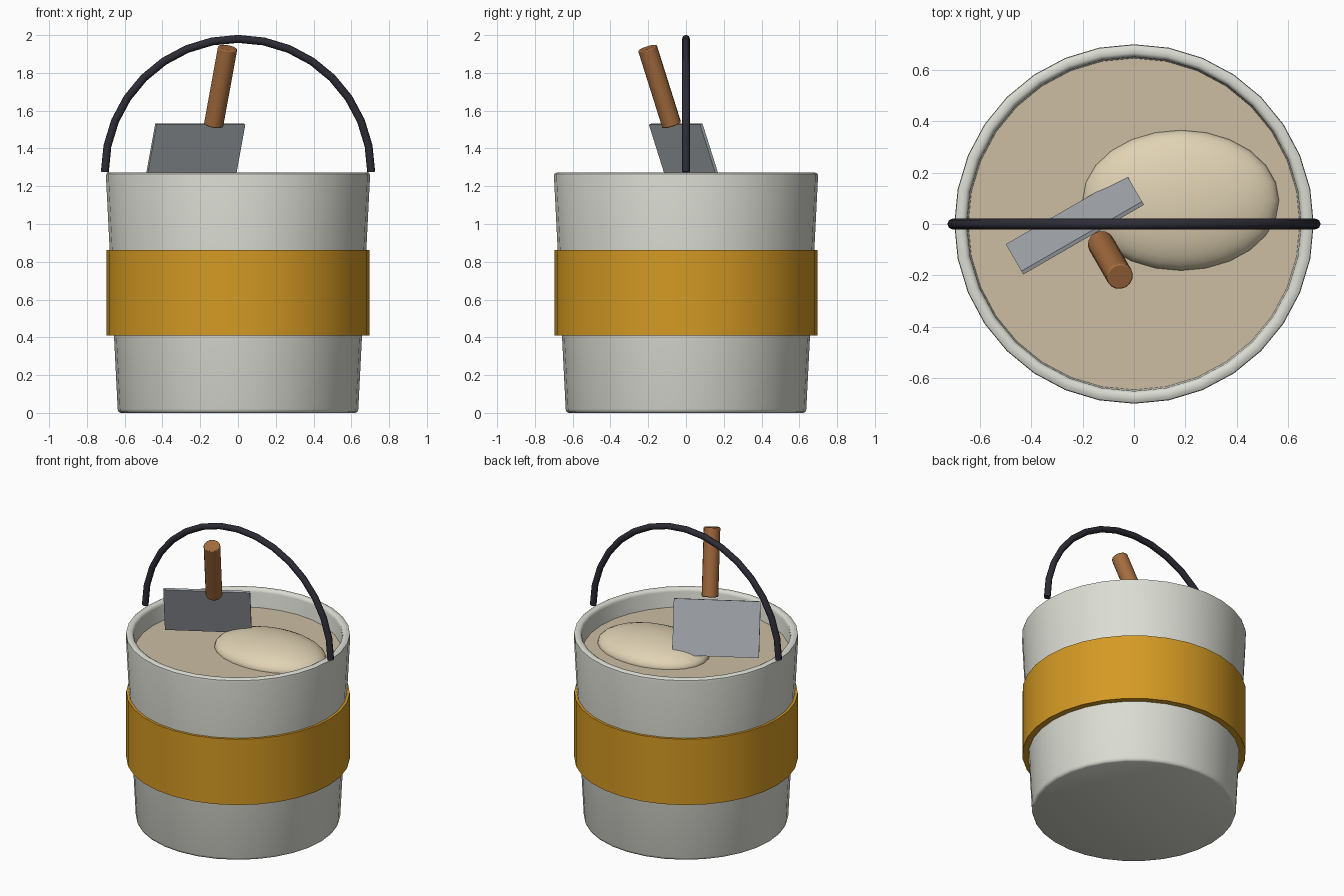
import bpy, bmesh, math
from mathutils import Vector

if "Cube" in bpy.data.objects:
    bpy.data.objects.remove(bpy.data.objects["Cube"])


def material(name, r, g, b):
    m = bpy.data.materials.new(name)
    lin = [((c / 255 + 0.055) / 1.055) ** 2.4 for c in (r, g, b)]
    m.diffuse_color = (*lin, 1)
    m.use_nodes = True
    m.node_tree.nodes["Principled BSDF"].inputs["Base Color"].default_value = m.diffuse_color
    return m


PAIL = material("pale grey", 219, 220, 211)
OCHRE = material("ochre", 212, 154, 36)
DARK = material("dark iron", 45, 44, 54)
MORTAR = material("mortar", 204, 190, 162)
LIGHT = material("light mortar", 224, 210, 180)
STEEL = material("steel", 168, 173, 178)
WOOD = material("wood", 164, 108, 62)


def finish(obj, name, mat, angle=35):
    obj.name = name
    obj.data.materials.clear()
    obj.data.materials.append(mat)
    bpy.ops.object.select_all(action='DESELECT')
    obj.select_set(True)
    bpy.context.view_layer.objects.active = obj
    if angle:
        bpy.ops.object.shade_smooth_by_angle(angle=math.radians(angle))
    return obj


def lathe(name, profile, mat, closed=False, sides=32, angle=35):
    """Revolve (radius, z) points around z; open profiles get flat end caps."""
    bm = bmesh.new()
    rings = []
    for r, z in profile:
        rings.append([bm.verts.new((r * math.cos(2 * math.pi * i / sides),
                                    r * math.sin(2 * math.pi * i / sides), z))
                      for i in range(sides)])
    pairs = list(zip(rings, rings[1:]))
    if closed:
        pairs.append((rings[-1], rings[0]))
    else:
        bm.faces.new(rings[0])
        bm.faces.new(rings[-1])
    for a, b in pairs:
        for i in range(sides):
            j = (i + 1) % sides
            bm.faces.new((a[i], a[j], b[j], b[i]))
    bmesh.ops.recalc_face_normals(bm, faces=bm.faces)
    me = bpy.data.meshes.new(name)
    bm.to_mesh(me)
    bm.free()
    obj = bpy.data.objects.new(name, me)
    bpy.context.collection.objects.link(obj)
    return finish(obj, name, mat, angle)


# Bucket: tapered wall with rounded foot and rim, hollow inside
lathe("bucket", [(0.62, 0), (0.632, 0.005), (0.637, 0.02),
                 (0.699, 1.25), (0.697, 1.265), (0.685, 1.272),
                 (0.665, 1.272), (0.654, 1.265), (0.65, 1.25),
                 (0.59, 0.05)], PAIL, angle=50)

# Coloured band around the middle
lathe("band", [(0.65, 0.41), (0.696, 0.41), (0.696, 0.862), (0.665, 0.862)],
      OCHRE, closed=True)

# Mortar filling and the mound on it
lathe("mortar_fill", [(0.6, 0.3), (0.65, 1.148)], MORTAR)

bpy.ops.mesh.primitive_uv_sphere_add(segments=24, ring_count=16, radius=1,
                                     location=(0.182, 0.092, 1.148))
mound = bpy.context.object
mound.scale = (0.382, 0.273, 0.108)
finish(mound, "mortar_mound", LIGHT, 60)

# Carrying handle: half-circle of round bar
cu = bpy.data.curves.new("carry_handle", 'CURVE')
cu.dimensions = '3D'
cu.bevel_depth = 0.021
cu.bevel_resolution = 2
cu.use_fill_caps = True
sp = cu.splines.new('POLY')
N = 16
sp.points.add(N)
for i, p in enumerate(sp.points):
    a = math.pi * i / N
    p.co = (0.705 * math.cos(a), 0, 1.275 + 0.705 * math.sin(a), 1)
bar = bpy.data.objects.new("carry_handle", cu)
bpy.context.collection.objects.link(bar)
bpy.ops.object.select_all(action='DESELECT')
bar.select_set(True)
bpy.context.view_layer.objects.active = bar
bpy.ops.object.convert(target='MESH')
finish(bpy.context.object, "carry_handle", DARK, 50)

# Trowel: leaning steel blade and wooden grip share one tilt
TILT = (math.radians(20), 0, math.radians(30))
bpy.ops.mesh.primitive_cube_add(size=1, location=(-0.23, -0.002, 1.362), rotation=TILT)
blade = bpy.context.object
blade.scale = (0.542, 0.016, 0.354)
finish(blade, "trowel_blade", STEEL, 0)

bottom, top = Vector((-0.128, -0.078, 1.522)), Vector((-0.056, -0.202, 1.934))
bpy.ops.mesh.primitive_cylinder_add(vertices=16, radius=0.052,
                                    depth=(top - bottom).length,
                                    location=(bottom + top) / 2, rotation=TILT)
grip = bpy.context.object
# Softened ends on the grip
bev = grip.modifiers.new("soft_ends", 'BEVEL')
bev.width = 0.006
bev.segments = 2
bev.limit_method = 'ANGLE'
bev.angle_limit = math.radians(50)
finish(grip, "trowel_grip", WOOD, 40)
